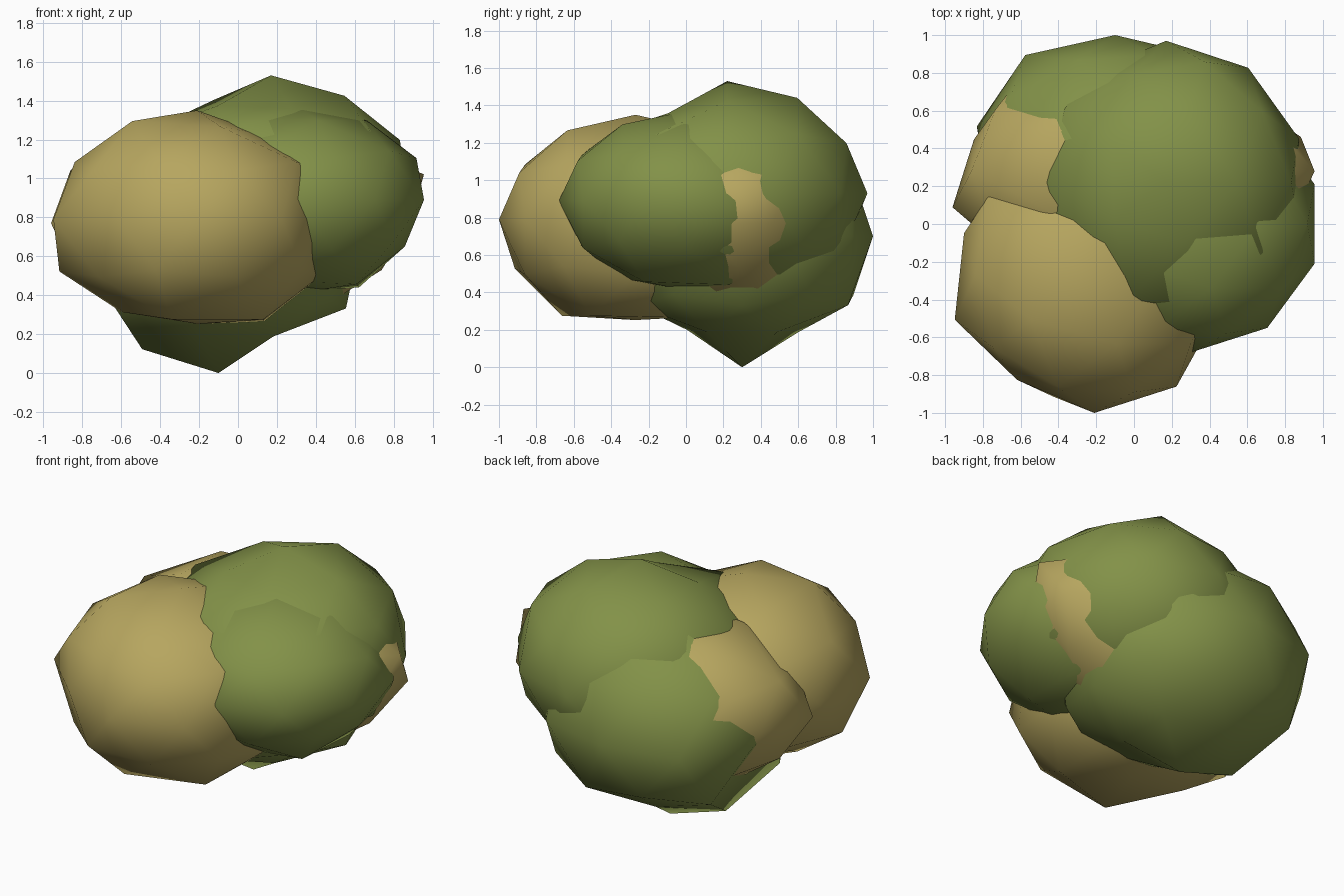
import bpy
import bmesh
from math import cos, sin, radians
from mathutils import Vector

cube = bpy.data.objects.get("Cube")
if cube:
    bpy.data.objects.remove(cube, do_unlink=True)


def make_material(name, color):
    mat = bpy.data.materials.new(name)
    mat.use_nodes = True
    mat.diffuse_color = color
    bsdf = next(n for n in mat.node_tree.nodes if n.type == "BSDF_PRINCIPLED")
    bsdf.inputs["Base Color"].default_value = color
    bsdf.inputs["Roughness"].default_value = 0.9
    return mat


green = make_material("olive green", (0.225, 0.285, 0.065, 1))
tan = make_material("dry tan", (0.47, 0.38, 0.115, 1))

# Heights of the vertex rings on a unit ball
MID, HIGH, CAP = 0, 0.45, 0.85
LOW, BASE = -HIGH, -CAP


def leaf_clump(name, mat, center, radii, dents=()):
    """Low-poly ellipsoid; each dent (ring, angle, factor) moves one vertex."""
    bm = bmesh.new()
    bmesh.ops.create_icosphere(bm, subdivisions=2, radius=1)
    for ring, angle, factor in dents:
        flat = (1 - ring * ring) ** 0.5
        a = radians(angle)
        aim = Vector((flat * cos(a), flat * sin(a), ring))
        vert = max(bm.verts, key=lambda v: v.co.normalized().dot(aim))
        vert.co *= factor
    bmesh.ops.scale(bm, vec=Vector(radii), verts=bm.verts)
    bmesh.ops.translate(bm, vec=Vector(center), verts=bm.verts)
    for face in bm.faces:
        face.smooth = True
    mesh = bpy.data.meshes.new(name)
    bm.to_mesh(mesh)
    bm.free()
    mesh.materials.append(mat)
    obj = bpy.data.objects.new(name, mesh)
    bpy.context.collection.objects.link(obj)
    return obj


# Dry clump at the front
leaf_clump("front_clump", tan, (-0.21, -0.27, 0.79), (0.74, 0.73, 0.56),
           [(MID, -18, 0.92), (MID, 18, 0.9), (MID, -162, 1.05),
            (MID, 162, 0.98), (MID, -126, 0.94), (LOW, 180, 1.07),
            (LOW, -108, 1.04), (HIGH, 144, 1.06), (CAP, 0, 0.91),
            (CAP, -144, 1.06), (BASE, 36, 1.1), (BASE, -36, 1.08),
            (BASE, -108, 1.08), (-1, 0, 0.96)])

# Tall green clump on top
leaf_clump("top_clump", green, (0.17, 0.22, 0.93), (0.74, 0.75, 0.6),
           [(MID, 162, 0.91), (MID, -162, 0.91), (MID, 126, 0.95),
            (HIGH, 108, 0.94), (HIGH, -108, 1.03), (CAP, -72, 0.84),
            (CAP, -144, 0.87), (CAP, 144, 0.93), (CAP, 0, 0.97),
            (BASE, -108, 0.9), (BASE, -36, 0.85)])

# Green clump on the front side
leaf_clump("side_clump", green, (0.3, 0.0, 0.89), (0.69, 0.68, 0.48),
           [(HIGH, 36, 0.93), (-0.53, 0, 0.95), (BASE, 36, 1.1),
            (BASE, -36, 1.06), (BASE, -108, 1.02)])

# Low green clump at the back, resting on the ground
leaf_clump("back_clump", green, (-0.1, 0.3, 0.7), (0.77, 0.7, 0.7),
           [(LOW, 180, 0.8), (BASE, 36, 0.86), (BASE, -36, 0.86),
            (BASE, 108, 0.86), (BASE, -108, 0.84), (BASE, 180, 0.97),
            (MID, 126, 1.05), (MID, 54, 1.04), (MID, -162, 0.9),
            (HIGH, -144, 0.9), (CAP, 144, 0.89), (CAP, -144, 0.9),
            (CAP, 72, 0.96)])

# Wide dry clump in the middle, showing on both sides
leaf_clump("core_clump", tan, (-0.01, 0.28, 0.77), (1.0, 0.62, 0.52),
           [(MID, 18, 0.94), (MID, -18, 0.93), (MID, 54, 0.88),
            (LOW, 36, 0.83), (LOW, -36, 0.83), (-0.53, 0, 0.88),
            (HIGH, 0, 1.08), (MID, 162, 0.88), (LOW, 180, 0.95),
            (CAP, 144, 1.05), (CAP, -144, 1.06)])
